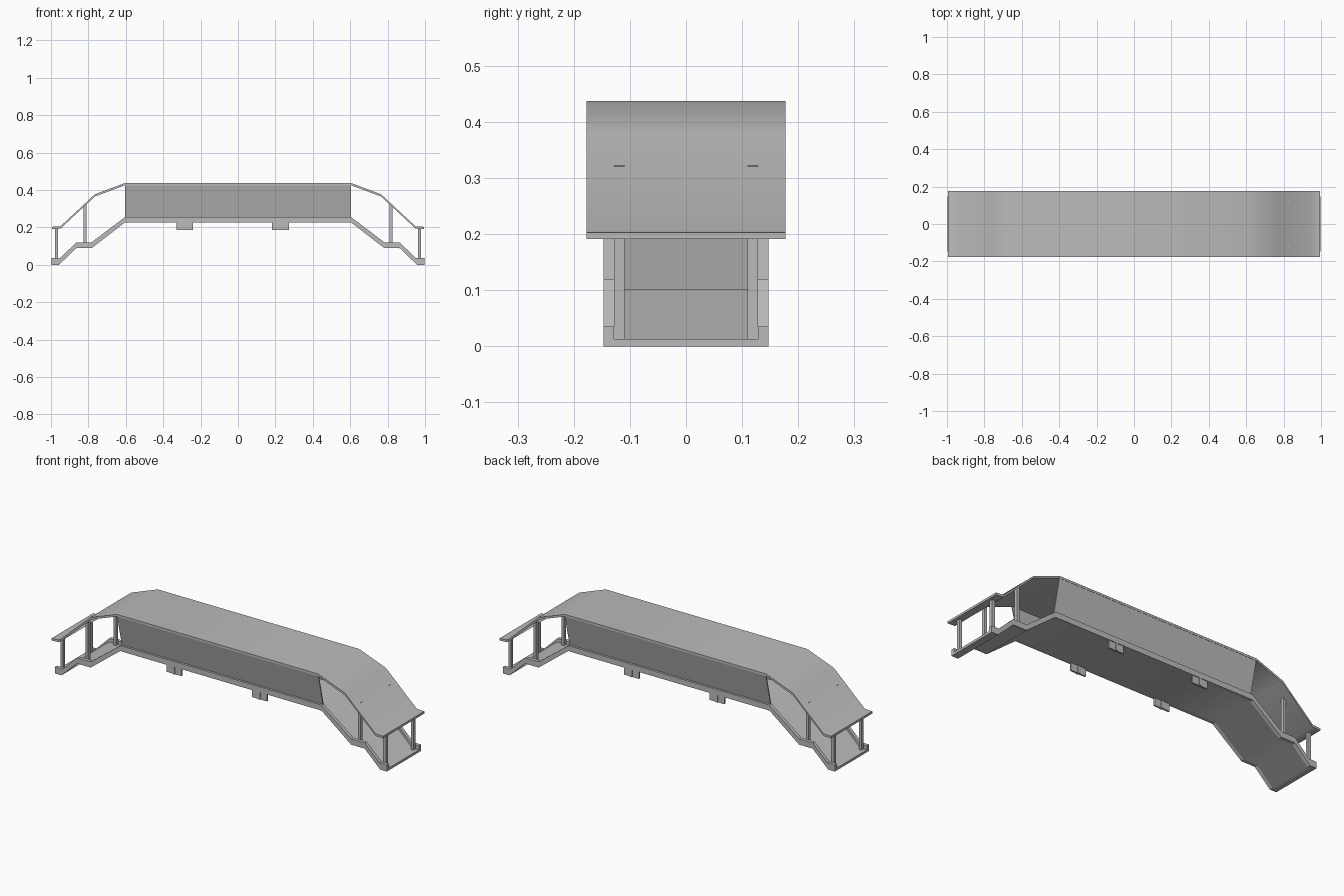
import bpy
import bmesh
from math import radians

if "Cube" in bpy.data.objects:
    bpy.data.objects.remove(bpy.data.objects["Cube"], do_unlink=True)

# One plain grey for the whole bridge
GREY = (0.5, 0.5, 0.5, 1)
grey = bpy.data.materials.new("concrete_grey")
grey.use_nodes = True
grey.diffuse_color = GREY
grey.node_tree.nodes["Principled BSDF"].inputs["Base Color"].default_value = GREY


def finish(name, bm, smooth=False):
    bmesh.ops.recalc_face_normals(bm, faces=bm.faces)
    mesh = bpy.data.meshes.new(name)
    bm.to_mesh(mesh)
    bm.free()
    mesh.materials.append(grey)
    obj = bpy.data.objects.new(name, mesh)
    bpy.context.collection.objects.link(obj)
    if smooth:
        bpy.ops.object.select_all(action="DESELECT")
        obj.select_set(True)
        bpy.context.view_layer.objects.active = obj
        bpy.ops.object.shade_smooth_by_angle(angle=radians(50))
    return obj


def ribbon(name, low, high, y0, y1, smooth=False):
    """Solid band between two side-view paths, spanning y0 to y1."""
    bm = bmesh.new()
    rings = []
    for (xa, za), (xb, zb) in zip(low, high):
        corners = [(xa, y0, za), (xa, y1, za), (xb, y1, zb), (xb, y0, zb)]
        rings.append([bm.verts.new(c) for c in corners])
    for a, b in zip(rings, rings[1:]):
        for i in range(4):
            j = (i + 1) % 4
            bm.faces.new((a[i], a[j], b[j], b[i]))
    bm.faces.new(rings[0])
    bm.faces.new(rings[-1])
    return finish(name, bm, smooth)


def box(name, x0, x1, y0, y1, z0, z1):
    return ribbon(name, [(x0, z0), (x1, z0)], [(x0, z1), (x1, z1)], y0, y1)


def mirrored(half):
    return [(-x, z) for x, z in half] + half[::-1]


def raised(path, dz):
    return [(x, z + dz) for x, z in path]


# Stair, landing and span paths, from the foot inwards
base = mirrored([(0.997, 0), (0.957, 0), (0.864, 0.089), (0.782, 0.089), (0.605, 0.226)])
beam_top = mirrored([(0.997, 0.035), (0.952, 0.035), (0.864, 0.12), (0.783, 0.12), (0.603, 0.256)])
ribbon("deck", base, raised(base, 0.013), -0.128, 0.128, True)

# Curved roof
roof = mirrored([(0.995, 0.191), (0.95, 0.193), (0.765, 0.365), (0.605, 0.425)])
ribbon("roof", roof, raised(roof, 0.012), -0.177, 0.177, True)

for side, s in (("right", -1), ("left", 1)):
    label = "front" if s < 0 else "back"
    ribbon(label + "_side_beam", base, beam_top, s * 0.128, s * 0.147)

    # Side panel leaning outwards to the roof edge
    bm = bmesh.new()
    corners = []
    for y, z in ((0.128, 0.25), (0.134, 0.25), (0.176, 0.426), (0.170, 0.426)):
        corners.append([bm.verts.new((x, s * y, z)) for x in (-0.603, 0.605)])
    for i in range(4):
        a, b = corners[i], corners[(i + 1) % 4]
        bm.faces.new((a[0], a[1], b[1], b[0]))
    for end in (0, 1):
        bm.faces.new([c[end] for c in corners])
    finish(label + "_side_panel", bm)

    # Roof posts on the stair foot and landing
    for end, e in (("right", -1), ("left", 1)):
        for part, x, z0, z1 in (("foot", 0.97, 0.01, 0.195), ("landing", 0.818, 0.1, 0.322)):
            box(f"{label}_{end}_{part}_post", e * x - 0.008, e * x + 0.008,
                s * 0.11, s * 0.128, z0, z1)

    # Hanging bracket plates with a raised centre rib
    for end, x in (("right", -0.285), ("left", 0.228)):
        box(f"{label}_{end}_bracket", x - 0.045, x + 0.045, s * 0.134, s * 0.143, 0.186, 0.228)
        box(f"{label}_{end}_bracket_rib", x - 0.007, x + 0.007, s * 0.130, s * 0.147, 0.186, 0.228)
